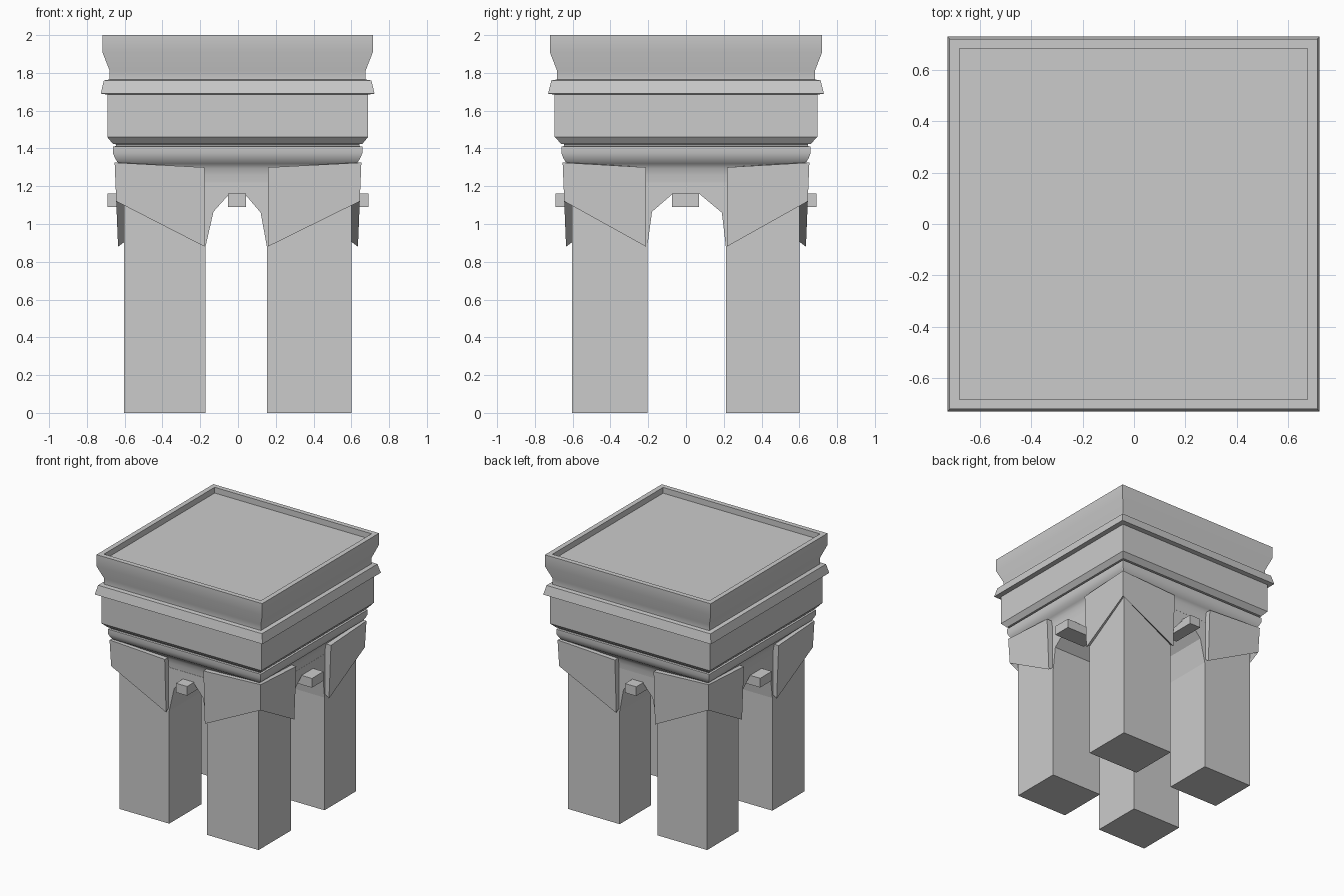
import bpy, bmesh

if "Cube" in bpy.data.objects:
    bpy.data.objects.remove(bpy.data.objects["Cube"])

def make(name, verts, faces):
    me = bpy.data.meshes.new(name)
    me.from_pydata(verts, [], faces)
    bm = bmesh.new()
    bm.from_mesh(me)
    bmesh.ops.recalc_face_normals(bm, faces=bm.faces)
    bm.to_mesh(me)
    bm.free()
    ob = bpy.data.objects.new(name, me)
    bpy.context.collection.objects.link(ob)
    return ob

def loft(name, rings, closed=True):
    n = len(rings[0])
    verts = [p for r in rings for p in r]
    faces = [[i*n + j, i*n + (j+1) % n, (i+1)*n + (j+1) % n, (i+1)*n + j]
             for i in range(len(rings)-1) for j in range(n)]
    faces += [list(range(n))[::-1], list(range((len(rings)-1)*n, len(rings)*n))]
    return make(name, verts, faces)

def box(name, x0, x1, y0, y1, z0, z1):
    return loft(name, [[(x0, y0, z), (x1, y0, z), (x1, y1, z), (x0, y1, z)] for z in (z0, z1)])

# Four legs and crossed vault: a block cut by two arched passages
body = box("legs_and_vault", -0.603, 0.6, -0.603, 0.6, 0, 1.22)
arch_x = [(-0.172, -0.1), (-0.172, 0.88), (-0.13, 1.065), (-0.045, 1.16),
          (0.035, 1.16), (0.12, 1.06), (0.153, 0.88), (0.153, -0.1)]
arch_y = [(-0.205, -0.1), (-0.205, 0.88), (-0.18, 1.065), (-0.07, 1.16),
          (0.07, 1.16), (0.19, 1.06), (0.211, 0.88), (0.211, -0.1)]
cutters = [loft("arch_cutter_front", [[(a, y, z) for a, z in arch_x] for y in (-1, 1)]),
           loft("arch_cutter_side", [[(x, a, z) for a, z in arch_y] for x in (-1, 1)])]
bpy.context.view_layer.objects.active = body
for c in cutters:
    c.hide_render = True
    m = body.modifiers.new("arch", 'BOOLEAN')
    m.operation, m.solver, m.object = 'DIFFERENCE', 'EXACT', c
    bpy.ops.object.modifier_apply(modifier=m.name)
    bpy.data.objects.remove(c)

# Stepped square cornice: (half width, height), with a sunken top
profile = [(0.601, 1.22), (0.604, 1.26), (0.611, 1.295), (0.624, 1.32), (0.638, 1.33),
           (0.65, 1.35), (0.66, 1.375), (0.66, 1.41), (0.645, 1.412), (0.645, 1.422),
           (0.66, 1.424), (0.69, 1.46), (0.69, 1.685), (0.725, 1.69), (0.708, 1.76),
           (0.677, 1.765), (0.677, 1.81), (0.716, 1.91), (0.716, 2.0), (0.678, 2.0),
           (0.678, 1.955)]
rings = []
for h, z in profile:
    hy = h + (0.005 if z > 1.43 else 0)
    rings.append([(-h - 0.002, -hy, z), (h - 0.002, -hy, z), (h - 0.002, hy, z), (-h - 0.002, hy, z)])
cornice = loft("cornice", rings)
bpy.ops.object.select_all(action='DESELECT')
cornice.select_set(True)
bpy.context.view_layer.objects.active = cornice
bpy.ops.object.shade_smooth_by_angle(angle=0.5)

# L-shaped bracket plates wrapping the outer corner of each leg
def out(z):
    return 0.635 + 0.018 * (z - 0.88) / 0.445

for sx, ex in ((-1, 0.177), (1, 0.158)):
    for sy, ey in ((-1, 0.212), (1, 0.216)):
        def section(place, top, bottom):
            pts = []
            for o, z in ((out(top), top), (out(bottom), bottom), (0.595, bottom + 0.03), (0.595, top)):
                x, y = place(o)
                pts.append((sx * x, sy * y, z))
            return pts
        loft("corner_bracket", [section(lambda o: (ex, o), 1.3, 0.88),
                                section(lambda o: (o, o), 1.325, 1.12),
                                section(lambda o: (o, ey), 1.3, 0.88)])

# Projecting keystone blocks at the crown of each arch
for s in (-1, 1):
    a, b = sorted((0.42 * s, 0.69 * s))
    box("keystone", -0.053, 0.043, a, b, 1.09, 1.162)
    box("keystone", a, b, -0.073, 0.07, 1.09, 1.162)
